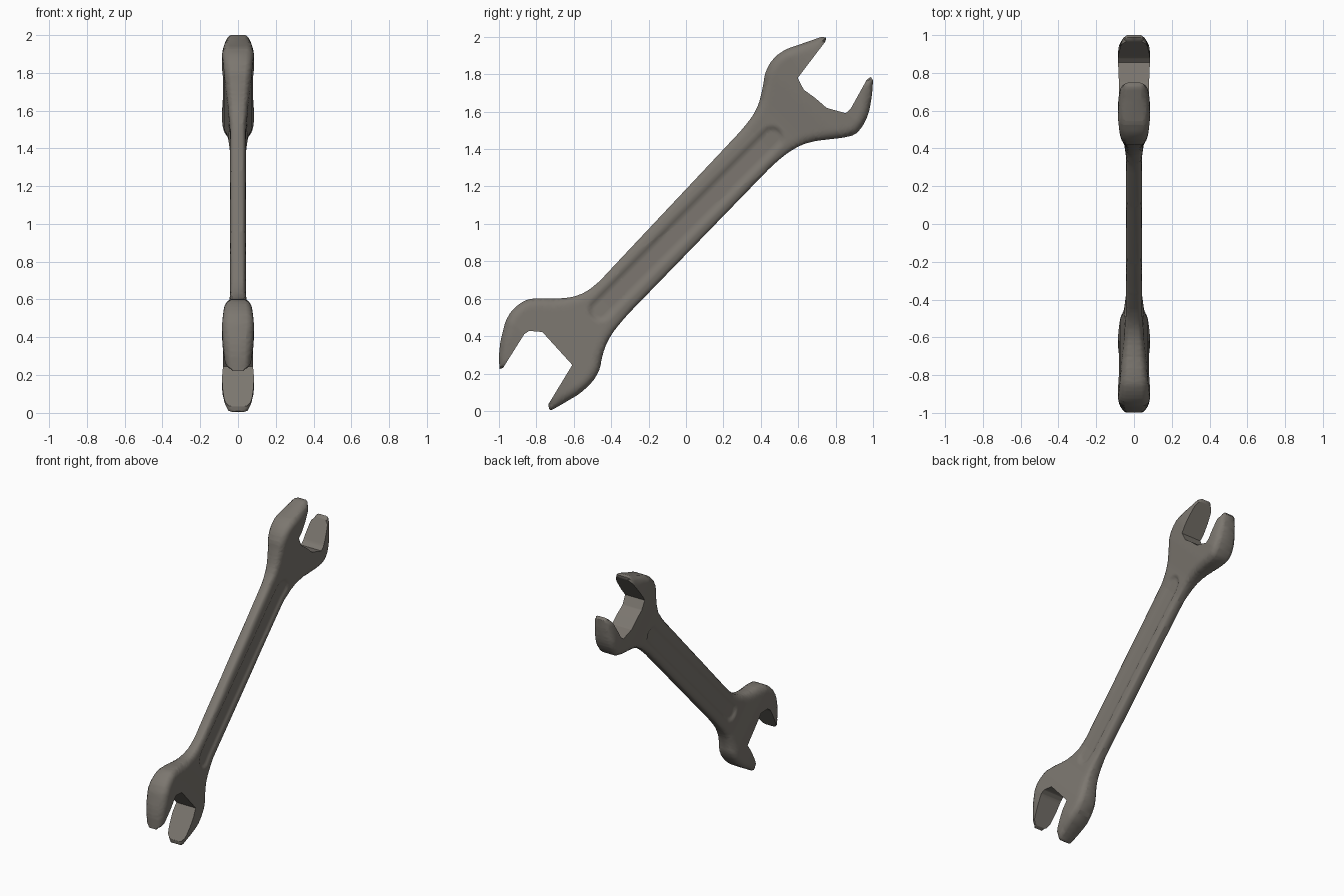
import bpy, bmesh, math
from mathutils import Vector

if "Cube" in bpy.data.objects:
    bpy.data.objects.remove(bpy.data.objects["Cube"])

R2 = math.sqrt(2)

# Outline in (y, z): two outer edges (rounded) and two jaw openings (crisp)
outer_top = [(-.977, .232), (-.998, .222), (-1, .342), (-.957, .513), (-.875, .588), (-.81, .604),
             (-.677, .599), (-.57, .615), (-.48, .674), (-.40, .76), (.31, 1.515), (.38, 1.61),
             (.41, 1.72), (.425, 1.83), (.50, 1.922), (.725, 2.0), (.75, 1.996), (.745, 1.975)]
jaw_top = [(.745, 1.975), (.597, 1.78), (.63, 1.717), (.69, 1.674), (.752, 1.62), (.854, 1.592),
           (.88, 1.615), (.966, 1.77)]
outer_low = [(.966, 1.77), (.988, 1.786), (1, 1.768), (.993, 1.67), (.972, 1.57), (.925, 1.492),
             (.875, 1.465), (.66, 1.44), (.57, 1.40), (.474, 1.325), (-.33, .497), (-.41, .396),
             (-.447, .305), (-.463, .203), (-.543, .107), (-.70, .014), (-.73, 0), (-.736, .035)]
jaw_low = [(-.736, .035), (-.608, .246), (-.768, .422), (-.838, .428), (-.865, .41), (-.977, .232)]


def soften(points):
    """Cut each interior corner twice, leaving tiny edges and the ends alone."""
    pts = [Vector(p) for p in points]
    for limit in (.035, .012):
        out = [pts[0]]
        for a, b, c in zip(pts, pts[1:], pts[2:]):
            la, lc = (a - b).length, (c - b).length
            if min(la, lc) < .03:
                out.append(b)
            else:
                out.append(b + (a - b) * min(limit / la, .27))
                out.append(b + (c - b) * min(limit / lc, .27))
        pts = out + [pts[-1]]
    return pts


tops, lows = soften(outer_top), soften(outer_low)
jaw_a, jaw_b = [Vector(p) for p in jaw_top], [Vector(p) for p in jaw_low]
outline = tops[:-1] + jaw_a[:-1] + lows[:-1] + jaw_b[:-1]
segments = [(a, b - a) for line in (tops, lows) for a, b in zip(line, line[1:])]


def edge_distance(p):
    best = 9
    for a, d in segments:
        w = p - a
        t = max(0, min(1, w.dot(d) / d.length_squared))
        best = min(best, (w - d * t).length_squared)
    return math.sqrt(best)


def smoothstep(t):
    t = max(0, min(1, t))
    return t * t * (3 - 2 * t)


# Half thickness along the length: slim handle, thick heads, tapered tips
STATIONS = [(0, .042), (.6, .042), (.75, .054), (.9, .074), (1.03, .085), (1.1, .081), (1.3, .055)]


def half_thickness(u):
    u = abs(u)
    for (a, ha), (b, hb) in zip(STATIONS, STATIONS[1:]):
        if u <= b:
            return ha + (hb - ha) * (u - a) / (b - a)
    return STATIONS[-1][1]


def surface_height(y, z):
    u, v = (y + z - 1) / R2, (z - 1 - y) / R2
    k = 1 - min(1, edge_distance(Vector((y, z))) / .05)
    h = half_thickness(u) * (.52 + .48 * math.sqrt(max(0, 1 - k * k)))
    # long shallow groove in the handle
    r = math.hypot(max(0, abs(u) - .65), v)
    return h - .012 * smoothstep((.068 - r) / .028)


# Flat side face with a narrow rim, sliced into a grid along the handle
bm = bmesh.new()
face = bm.faces.new([bm.verts.new((0, p.x, p.y)) for p in outline])
bmesh.ops.inset_region(bm, faces=[face], thickness=.006, use_even_offset=True, use_boundary=True)
bmesh.ops.triangulate(bm, faces=[f for f in bm.faces if len(f.verts) > 4])


def slice_grid(normal, positions):
    for s in positions:
        bmesh.ops.bisect_plane(bm, geom=bm.verts[:] + bm.edges[:] + bm.faces[:], dist=1e-5,
                               plane_co=Vector((0, 0, 1)) + normal * s, plane_no=normal)


slice_grid(Vector((0, 1, 1)).normalized(), [i * .025 for i in range(-51, 52)])
slice_grid(Vector((0, -1, 1)).normalized(), [i * .0135 for i in range(-24, 25)])

# Raise the face, drop the rim to the middle plane, and mirror
for v in bm.verts:
    v.co.x = surface_height(v.co.y, v.co.z)
rim = [e for e in bm.edges if e.is_boundary]
walls = bmesh.ops.extrude_edge_only(bm, edges=rim)["geom"]
for g in walls:
    if isinstance(g, bmesh.types.BMVert):
        g.co.x = 0
copy = bmesh.ops.duplicate(bm, geom=bm.verts[:] + bm.edges[:] + bm.faces[:])["geom"]
for g in copy:
    if isinstance(g, bmesh.types.BMVert):
        g.co.x = -g.co.x
bmesh.ops.remove_doubles(bm, verts=bm.verts[:], dist=2e-5)
bmesh.ops.recalc_face_normals(bm, faces=bm.faces[:])

mesh = bpy.data.meshes.new("open_end_wrench")
bm.to_mesh(mesh)
bm.free()
wrench = bpy.data.objects.new("open_end_wrench", mesh)
bpy.context.collection.objects.link(wrench)

steel = bpy.data.materials.new("warm_grey_steel")
steel.diffuse_color = (.2, .183, .16, 1)
steel.use_nodes = True
steel.node_tree.nodes["Principled BSDF"].inputs["Base Color"].default_value = steel.diffuse_color
mesh.materials.append(steel)

bpy.context.view_layer.objects.active = wrench
wrench.select_set(True)
bpy.ops.object.shade_smooth_by_angle(angle=math.radians(50))
